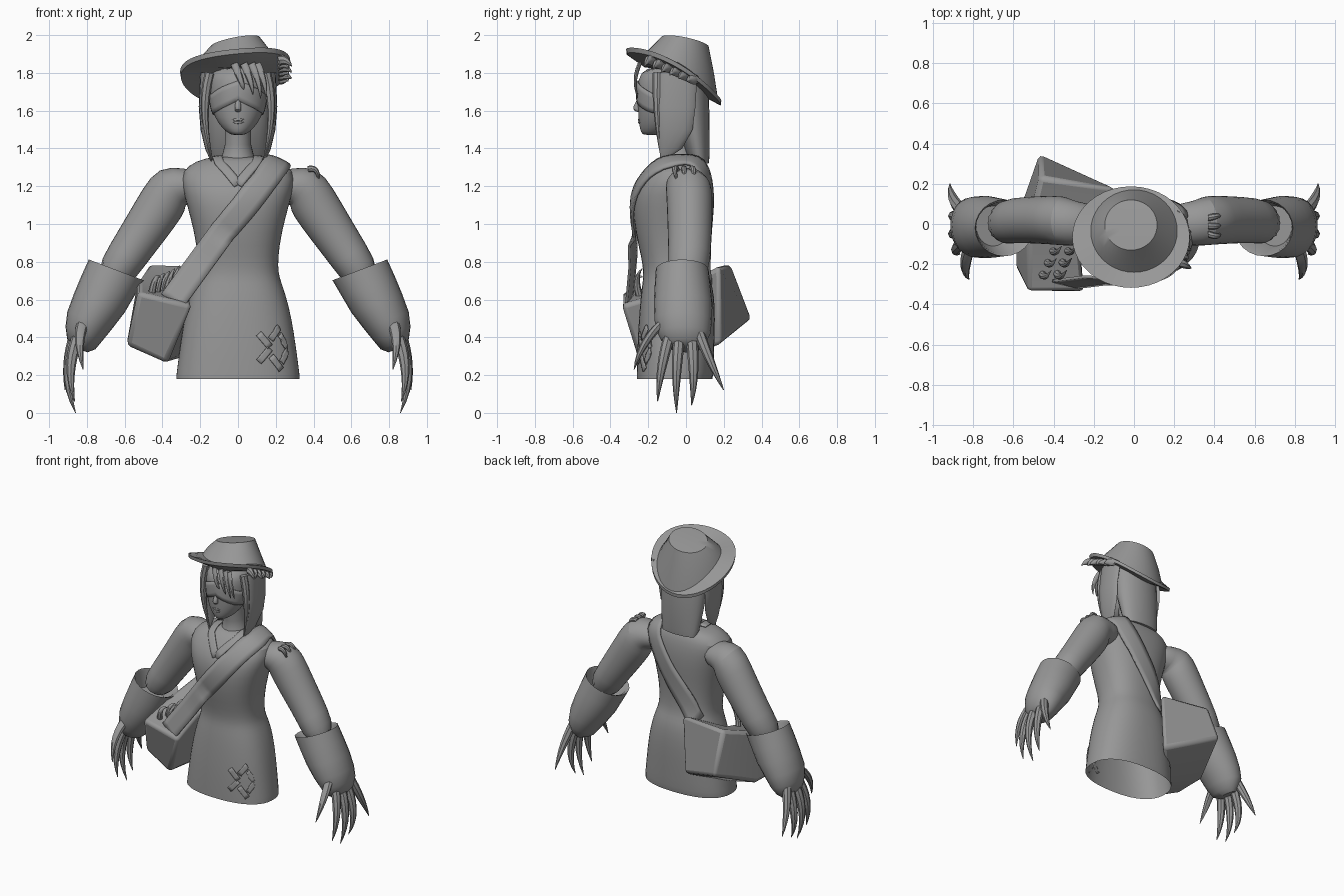
import bpy, bmesh, math
from mathutils import Vector
from mathutils.bvhtree import BVHTree

cube = bpy.data.objects.get("Cube")
if cube:
    bpy.data.objects.remove(cube)

GREY = (0.31, 0.31, 0.31, 1)
mat = bpy.data.materials.new("plain grey")
mat.use_nodes = True
mat.diffuse_color = GREY
mat.node_tree.nodes["Principled BSDF"].inputs["Base Color"].default_value = GREY
SIDES = ((1, "left"), (-1, "right"))


def make(name, bm, sub=0, angle=40):
    bmesh.ops.recalc_face_normals(bm, faces=bm.faces)
    mesh = bpy.data.meshes.new(name)
    bm.to_mesh(mesh)
    bm.free()
    mesh.materials.append(mat)
    for p in mesh.polygons:
        p.use_smooth = True
    mesh.set_sharp_from_angle(angle=math.radians(angle))
    ob = bpy.data.objects.new(name, mesh)
    bpy.context.collection.objects.link(ob)
    if sub:
        ob.modifiers.new("smooth", "SUBSURF").levels = sub
        ob.modifiers["smooth"].render_levels = sub
    return ob


def loft(name, rings, caps=(True, True), sub=0, closed=True, angle=40):
    bm = bmesh.new()
    rows = [[bm.verts.new(p) for p in r] for r in rings]
    n = len(rows[0])
    for a, b in zip(rows, rows[1:]):
        for i in range(n if closed else n - 1):
            j = (i + 1) % n
            bm.faces.new((a[i], a[j], b[j], b[i]))
    for row, cap in zip((rows[0], rows[-1]), caps):
        if cap and closed:
            bm.faces.new(row)
    return make(name, bm, sub, angle)


def around(n, power=2.0):
    """Unit oval; a higher power makes it squarer."""
    pts = []
    for i in range(n):
        c, s = math.cos(2 * math.pi * i / n), math.sin(2 * math.pi * i / n)
        r = (abs(c) ** power + abs(s) ** power) ** (-1 / power)
        pts.append((c * r, s * r))
    return pts


def stack(name, levels, n=24, caps=(True, True), sub=0, power=2.0):
    """Level ovals: height, half width, front y, back y."""
    rings = [[(rx * c, (yf + yb) / 2 + (yb - yf) / 2 * s, z) for c, s in around(n, power)]
             for z, rx, yf, yb in levels]
    return loft(name, rings, caps, sub)


def tube(name, path, side=1, n=12, direction=None, sub=0):
    """Path of x, y, z, radius across, radius along y."""
    pts = [Vector((side * p[0], p[1], p[2])) for p in path]
    rings = []
    for i, p in enumerate(path):
        t = pts[min(i + 1, len(pts) - 1)] - pts[max(i - 1, 0)]
        if direction:
            t = Vector((side * direction[0], 0, direction[1]))
        across = Vector((t.z, 0, -t.x)).normalized()
        rings.append([pts[i] + across * p[3] * c + Vector((0, p[4] * s, 0)) for c, s in around(n)])
    return loft(name, rings, sub=sub)


def bend(a, b, c, steps=7):
    a, b, c = Vector(a), Vector(b), Vector(c)
    b = b * 2 - (a + c) / 2
    return [a * (1 - t) ** 2 + b * 2 * t * (1 - t) + c * t * t
            for t in (i / steps for i in range(steps + 1))]


def claw(name, a, b, c, r, side=1, flat=1):
    pts = bend(a, b, c)
    k = len(pts) - 1
    path = [(*p, r * (1 - (i / k) ** 2) + 0.002, (r * (1 - (i / k) ** 2)) * flat + 0.002)
            for i, p in enumerate(pts)]
    return tube(name, path, side, n=8)


def surface(ob):
    return BVHTree.FromObject(ob, bpy.context.evaluated_depsgraph_get())


def ribbon(name, path, width, tree, lift=0.012, thick=0.012, free=0):
    """Strap laid over a surface; the first few points hang free, facing the front."""
    pts = []
    for a, b in zip(path, path[1:]):
        pts += [Vector(a).lerp(Vector(b), i / 4) for i in range(4)]
    pts.append(Vector(path[-1]))
    rows = []
    for i, p in enumerate(pts):
        t = pts[min(i + 1, len(pts) - 1)] - pts[max(i - 1, 0)]
        nrm = Vector((-.25, -1, .1)) if i < free else tree.find_nearest(p)[1]
        across = t.cross(nrm).normalized() * width / 2
        row = []
        for k in range(-2, 3):
            q = p + across * k / 2
            if i >= free:
                loc, nn, _, _ = tree.find_nearest(q)
                q = loc + nn * lift
            row.append(q)
        rows.append(row)
    ob = loft(name, rows, closed=False)
    m = ob.modifiers.new("thickness", "SOLIDIFY")
    m.thickness, m.offset = thick, 0
    return ob


# Torso, skirt and neck
body = stack("coat", [
    (0.18, .328, -.26, .14), (0.2, .328, -.26, .145), (0.35, .308, -.258, .15), (0.5, .285, -.25, .155),
    (0.62, .255, -.24, .15), (0.69, .23, -.23, .135), (0.74, .214, -.225, .115), (0.82, .212, -.235, .11),
    (0.95, .23, -.268, .115), (1.1, .27, -.285, .13), (1.2, .298, -.265, .13), (1.28, .3, -.21, .12),
    (1.335, .225, -.16, .1), (1.36, .12, -.12, .07)], caps=(False, True), sub=1, power=2.5)
stack("neck", [(1.25, .12, -.17, .05), (1.36, .085, -.12, .05), (1.42, .07, -.12, .04), (1.54, .07, -.14, .04)])

# Head and face
head = stack("head", [
    (1.47, .03, -.225, -.14), (1.485, .06, -.24, -.09), (1.53, .105, -.25, -.03), (1.6, .14, -.255, .02),
    (1.68, .152, -.258, .06), (1.76, .155, -.26, .08), (1.84, .14, -.22, .08)], sub=1)
tube("nose", [(0, -.245, 1.67, .012, .008), (0, -.26, 1.625, .016, .02), (0, -.262, 1.605, .02, .02),
              (0, -.25, 1.592, .012, .012)], sub=1)
for z, w in ((1.553, .04), (1.538, .034)):
    loft("lip", [[(x * w, -.236 - .012 * (1 - x * x) + .006 * c, z + .008 * (1 - x * x) * s)
                  for c, s in around(8)] for x in (-1, -.5, 0, .5, 1)])
skull = surface(head)
ribbon("blindfold", [(-.15, -.08, 1.62), (-.12, -.19, 1.645), (0, -.27, 1.71),
                     (.12, -.19, 1.645), (.15, -.08, 1.62)], .1, skull, .005, .006)

# Hair
stack("back_hair", [(1.32, .13, .04, .12), (1.36, .145, .0, .125), (1.55, .165, -.06, .125),
                    (1.7, .17, -.1, .12), (1.78, .16, -.1, .11)])
for s, word in SIDES:
    tube(word + "_side_hair", [(.17, -.04, 1.8, .03, .1), (.188, -.05, 1.62, .02, .1), (.18, -.055, 1.5, .018, .09),
                               (.16, -.08, 1.4, .014, .06), (.14, -.13, 1.33, .003, .005)], s)
    claw(word + "_temple_lock", (.15, -.15, 1.8), (.175, -.15, 1.58), (.135, -.13, 1.34), .024, s)
for x in (-.02, .03, .07, .1):
    claw("fringe_lock", (x, -.245, 1.85), (x + .035, -.268, 1.76), (x + .05, -.255, 1.66 + abs(x - .08) * .5), .018, 1, .5)


# Hat: one lofted shell from crown to underside of the brim
def oval(cx, cy, cz, rx, ry, sx, sy, curl):
    return [(cx + rx * c, cy + ry * s, cz + sx * rx * c + sy * ry * s + curl * c * c) for c, s in around(40)]


loft("hat", [
    oval(-.015, -.005, 1.968, .06, .06, .19, -.2, 0), oval(-.015, -.005, 1.964, .13, .125, .19, -.2, 0),
    oval(-.012, -.02, 1.865, .175, .168, .1, -.4, .04), oval(0, -.035, 1.77, .215, .205, .05, -.55, .07),
    oval(-.015, -.065, 1.79, .292, .252, .1, -.54, .045), oval(-.015, -.065, 1.765, .288, .25, .1, -.54, .045),
    oval(0, -.05, 1.745, .17, .17, .05, -.5, .05)], angle=35)
for i in range(6):
    y = -.2 + i * .045
    claw("hat_trim", (.215, y + .02, 1.865 - i * .02), (.25, y, 1.865 - i * .02),
         (.285 - .02 * (i % 2), y - .02, 1.835 - i * .016), .026)

# Arms, flared cuffs and clawed hands
fingers = [("thumb", (.82, -.12, .48), (.838, -.215, .37), (.82, -.275, .23)),
           ("index_claw", (.85, -.09, .4), (.885, -.13, .23), (.865, -.15, .06)),
           ("middle_claw", (.855, -.035, .4), (.9, -.05, .2), (.86, -.05, 0)),
           ("ring_claw", (.855, .03, .4), (.9, .04, .2), (.87, .03, .04)),
           ("little_claw", (.86, .07, .42), (.9, .13, .27), (.915, .2, .12))]
for s, word in SIDES:
    tube(word + "_sleeve", [
        (.18, 0, 1.2, .07, .1), (.28, .0, 1.2, .1, .11), (.35, .015, 1.2, .13, .125), (.395, .02, 1.12, .132, .125),
        (.48, .02, .99, .122, .12), (.59, .02, .83, .11, .115), (.68, .0, .69, .1, .11)], s, 16, sub=1)
    tube(word + "_cuff", [
        (.7, -.01, .64, .09, .1), (.655, -.02, .745, .14, .128), (.645, -.02, .757, .155, .14),
        (.69, -.018, .67, .15, .148), (.735, -.015, .58, .143, .155), (.785, -.015, .49, .127, .152),
        (.815, -.01, .42, .105, .14), (.83, -.01, .365, .08, .11), (.835, 0, .335, .04, .07)], s, 24, (.38, -1))
    for name, a, b, c in fingers:
        claw(word + "_" + name, a, b, c, .029, s)

# Shoulder bag, bent round the hip
bag_sections = [
    [(-.59, -.22, .36), (-.38, -.25, .26), (-.24, -.34, .57), (-.53, -.34, .64)],
    [(-.59, .02, .36), (-.31, -.03, .28), (-.27, -.05, .66), (-.53, -.02, .7)],
    [(-.47, .355, .5), (-.11, .18, .36), (-.09, .18, .78), (-.47, .235, .79)]]
bag = loft("bag", bag_sections, angle=30)
bev = bag.modifiers.new("rounded", "BEVEL")
bev.width, bev.segments = .025, 2
for i in range(6):
    x, y = -.46 + .025 * i, -.24 + .06 * (i % 3)
    claw("bag_sprig", (x, y, .6), (x + .02, y - .02, .7), (x + .05, y + .01, .72 + .015 * i), .018)

# Strap and collar laid over the coat
coat = surface(body)
ribbon("strap", [(-.35, -.3, .59), (-.27, -.29, .7), (-.19, -.28, .81), (-.08, -.285, .96), (.03, -.285, 1.09),
                 (.14, -.25, 1.23), (.215, -.12, 1.33), (.215, .03, 1.36), (.18, .12, 1.24), (.06, .15, 1.05),
                 (-.07, .15, .88), (-.19, .15, .73)], .14, coat, .014, .014, free=12)
for s, word in SIDES:
    ribbon(word + "_collar", [(.12 * s, -.02, 1.38), (.1 * s, -.17, 1.33), (0, -.26, 1.21)], .05, coat, .004, .008)

# Torn patches on the skirt and shoulder
for i in range(6):
    x, z = .11 + .07 * (i % 3), .27 + .12 * (i // 3) + .03 * (i % 2)
    ribbon("skirt_tear", [(x, -.25, z), (x + .06, -.24, z + .07 * (-1) ** i)], .035, coat, .004, .008)
for i in range(3):
    claw("shoulder_tear", (.37, -.05 + .04 * i, 1.29), (.415, -.06 + .05 * i, 1.28), (.425, -.04 + .04 * i, 1.21), .015)
